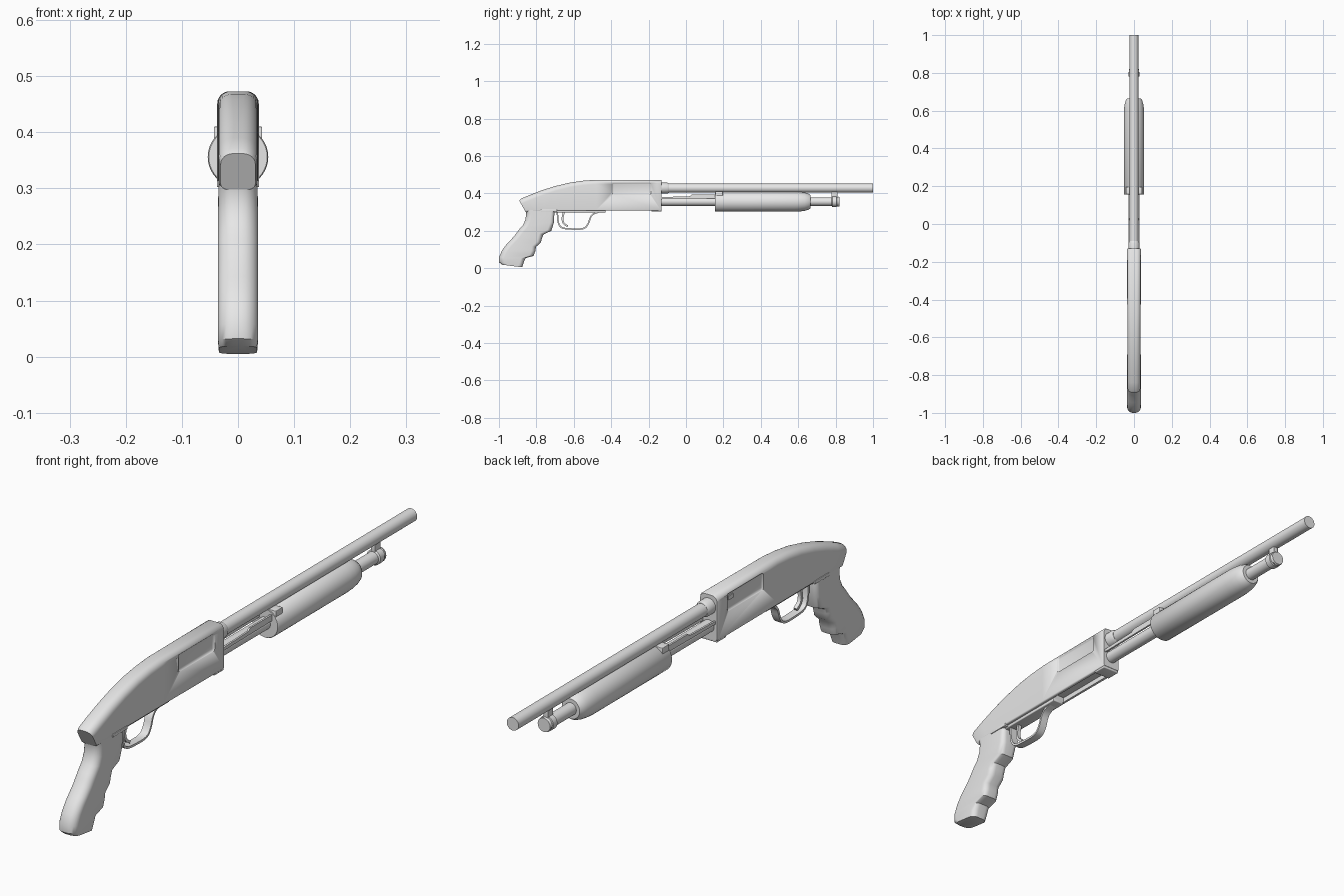
import bpy, bmesh, math
from mathutils import Vector

cube = bpy.data.objects.get("Cube")
if cube:
    bpy.data.objects.remove(cube, do_unlink=True)

GREY = (0.8, 0.8, 0.8, 1)
mat = bpy.data.materials.new("plain grey")
mat.use_nodes = True
mat.diffuse_color = GREY
mat.node_tree.nodes["Principled BSDF"].inputs["Base Color"].default_value = GREY


def activate(ob):
    bpy.ops.object.select_all(action='DESELECT')
    ob.select_set(True)
    bpy.context.view_layer.objects.active = ob


def finish(name, bm, angle=35):
    bmesh.ops.recalc_face_normals(bm, faces=bm.faces[:])
    me = bpy.data.meshes.new(name)
    bm.to_mesh(me)
    bm.free()
    ob = bpy.data.objects.new(name, me)
    bpy.context.collection.objects.link(ob)
    me.materials.append(mat)
    activate(ob)
    bpy.ops.object.shade_smooth_by_angle(angle=math.radians(angle))
    return ob


def skin(bm, rings, cap=True):
    """Bridge closed rings of points and cap both ends."""
    vs = [[bm.verts.new(p) for p in r] for r in rings]
    n = len(vs[0])
    for a, b in zip(vs, vs[1:]):
        for i in range(n):
            bm.faces.new((a[i], a[(i + 1) % n], b[(i + 1) % n], b[i]))
    if cap:
        bm.faces.new(vs[0])
        bm.faces.new(vs[-1])


def lathe(name, profile, z, sides=32):
    """Turn (y, radius) pairs around a lengthwise axis at height z."""
    bm = bmesh.new()
    turns = [math.tau * i / sides for i in range(sides)]
    skin(bm, [[(r * math.cos(t), y, z + r * math.sin(t)) for t in turns]
              for y, r in profile])
    return finish(name, bm)


def loft(name, stations):
    """Rounded-rectangle sections; station = (p, q, half width, radius at p, radius at q)."""
    bm = bmesh.new()
    rings = []
    for p, q, w, rp, rq in stations:
        p, q = Vector((0, *p)), Vector((0, *q))
        d = (p - q).normalized()
        ring = []
        for origin, r, sx, sd, start in ((p, rp, 1, -1, 0), (p, rp, -1, -1, 90),
                                         (q, rq, -1, 1, 180), (q, rq, 1, 1, 270)):
            for k in range(7):
                a = math.radians(start + 15 * k)
                x = sx * (w - r) + r * math.cos(a)
                ring.append(origin + d * (sd * r + r * math.sin(a)) + Vector((x, 0, 0)))
        rings.append(ring)
    skin(bm, rings)
    return finish(name, bm, 40)


def box(name, x, y, z, bevel=0.0):
    bm = bmesh.new()
    bmesh.ops.create_cube(bm, size=1)
    for v in bm.verts:
        v.co = [(lo + hi) / 2 + c * (hi - lo) for c, (lo, hi) in zip(v.co, (x, y, z))]
    if bevel:
        bmesh.ops.bevel(bm, geom=bm.edges[:], offset=bevel, segments=3,
                        profile=0.5, affect='EDGES')
    return finish(name, bm)


def plate(name, outline, x0, x1):
    """Extrude a (y, z) outline across x."""
    bm = bmesh.new()
    skin(bm, [[(x, y, z) for y, z in outline] for x in (x0, x1)])
    return finish(name, bm)


def ribbon(name, path, half, thick):
    """Strap of even thickness following a smoothed (y, z) path."""
    pts = [Vector(p) for p in path]
    for _ in range(2):
        pts = [pts[0]] + [a.lerp(b, t) for a, b in zip(pts, pts[1:])
                          for t in (0.25, 0.75)] + [pts[-1]]
    bm = bmesh.new()
    rings = []
    for i, p in enumerate(pts):
        t = (pts[min(i + 1, len(pts) - 1)] - pts[max(i - 1, 0)]).normalized()
        n = Vector((-t.y, t.x)) * thick / 2
        rings.append([(x, *(p + n * s)) for x, s in
                      ((-half, -1), (half, -1), (half, 1), (-half, 1))])
    skin(bm, rings)
    return finish(name, bm)


def cut(ob, cutter):
    cutter.hide_render = True
    mod = ob.modifiers.new("cut", 'BOOLEAN')
    mod.operation = 'DIFFERENCE'
    mod.solver = 'EXACT'
    mod.object = cutter
    activate(ob)
    bpy.ops.object.modifier_apply(modifier=mod.name)
    bpy.data.objects.remove(cutter, do_unlink=True)


# Receiver body with its sloping tail
receiver = loft("receiver", [
    ((-.892, .362), (-.856, .298), .031, .022, .012),
    ((-.884, .371), (-.846, .302), .034, .026, .010),
    ((-.84, .390), (-.80, .306), .035, .027, .006),
    ((-.77, .417), (-.75, .308), .035, .027, .005),
    ((-.70, .439), (-.69, .308), .035, .026, .005),
    ((-.62, .458), (-.62, .308), .035, .025, .005),
    ((-.55, .468), (-.55, .308), .035, .024, .005),
    ((-.48, .473), (-.48, .308), .0355, .023, .005),
    ((-.135, .473), (-.135, .308), .037, .022, .005),
    ((-.13, .470), (-.13, .311), .034, .020, .004)])

# Side port recesses and the underside loading recess
for s in (-1, 1):
    xs = sorted((s * .0305, s * .06))
    cut(receiver, box("port_cutter", xs, (-.397, -.185), (.394, .460), .010))
cut(receiver, box("loading_cutter", (-.024, .024), (-.43, -.19), (.28, .326)))
box("port_catch", (-.034, -.029), (-.225, -.198), (.432, .447))
box("receiver_lip", (-.034, .034), (-.185, -.131), (.302, .32), .003)

# Pistol grip with finger grooves
loft("grip", [
    ((-.876, .005), (-.984, .019), .034, .022, .026),
    ((-.868, .030), (-.999, .032), .036, .022, .028),
    ((-.858, .054), (-1.0, .058), .036, .022, .030),
    ((-.815, .066), (-.984, .095), .036, .022, .030),
    ((-.806, .090), (-.962, .125), .036, .022, .030),
    ((-.802, .114), (-.945, .143), .036, .022, .030),
    ((-.776, .137), (-.920, .170), .036, .022, .030),
    ((-.770, .160), (-.905, .190), .036, .022, .030),
    ((-.762, .181), (-.890, .210), .036, .022, .030),
    ((-.720, .200), (-.872, .230), .036, .022, .030),
    ((-.706, .245), (-.859, .258), .036, .020, .030),
    ((-.704, .290), (-.854, .295), .035, .018, .028),
    ((-.704, .325), (-.866, .325), .034, .018, .026)])
box("grip_side_rail", (-.0375, .0375), (-.775, -.69), (.302, .314), .002)

# Trigger group
box("trigger_plate", (-.024, .024), (-.71, -.43), (.298, .315), .003)
ribbon("trigger_guard", [(-.688, .305), (-.685, .245), (-.668, .214), (-.61, .209),
                         (-.545, .209), (-.522, .235), (-.508, .285), (-.465, .302)],
       .015, .008)
ribbon("trigger", [(-.652, .305), (-.662, .265), (-.655, .238), (-.632, .224)], .007, .010)

# Barrel and its collar
lathe("barrel", [(-.15, .0238), (1.0, .0238)], .4285)
lathe("barrel_collar", [(-.14, .029), (-.10, .029), (-.09, .0245)], .4285)

# Magazine tube, end cap and barrel lug
lathe("magazine_tube", [(-.15, .0225), (.79, .0225)], .356)
lathe("magazine_cap", [(.778, .023), (.782, .028), (.805, .028), (.807, .025),
                       (.812, .025), (.814, .027), (.82, .025)], .356)
box("barrel_lug", (-.009, .009), (.778, .81), (.37, .415), .002)

# Sliding forend with rear bracket and action bars
lathe("forend", [(.155, .052), (.158, .054), (.58, .054), (.61, .0525),
                 (.635, .049), (.655, .043), (.665, .036)], .356, 40)
box("forend_bracket", (-.043, .043), (.157, .197), (.36, .41), .002)
for side, s in (("left", 1), ("right", -1)):
    plate("action_bar_" + side, [(-.14, .369), (.16, .372), (.16, .394), (.03, .394),
                                 (.02, .385), (-.14, .380)], s * .022, s * .029)
